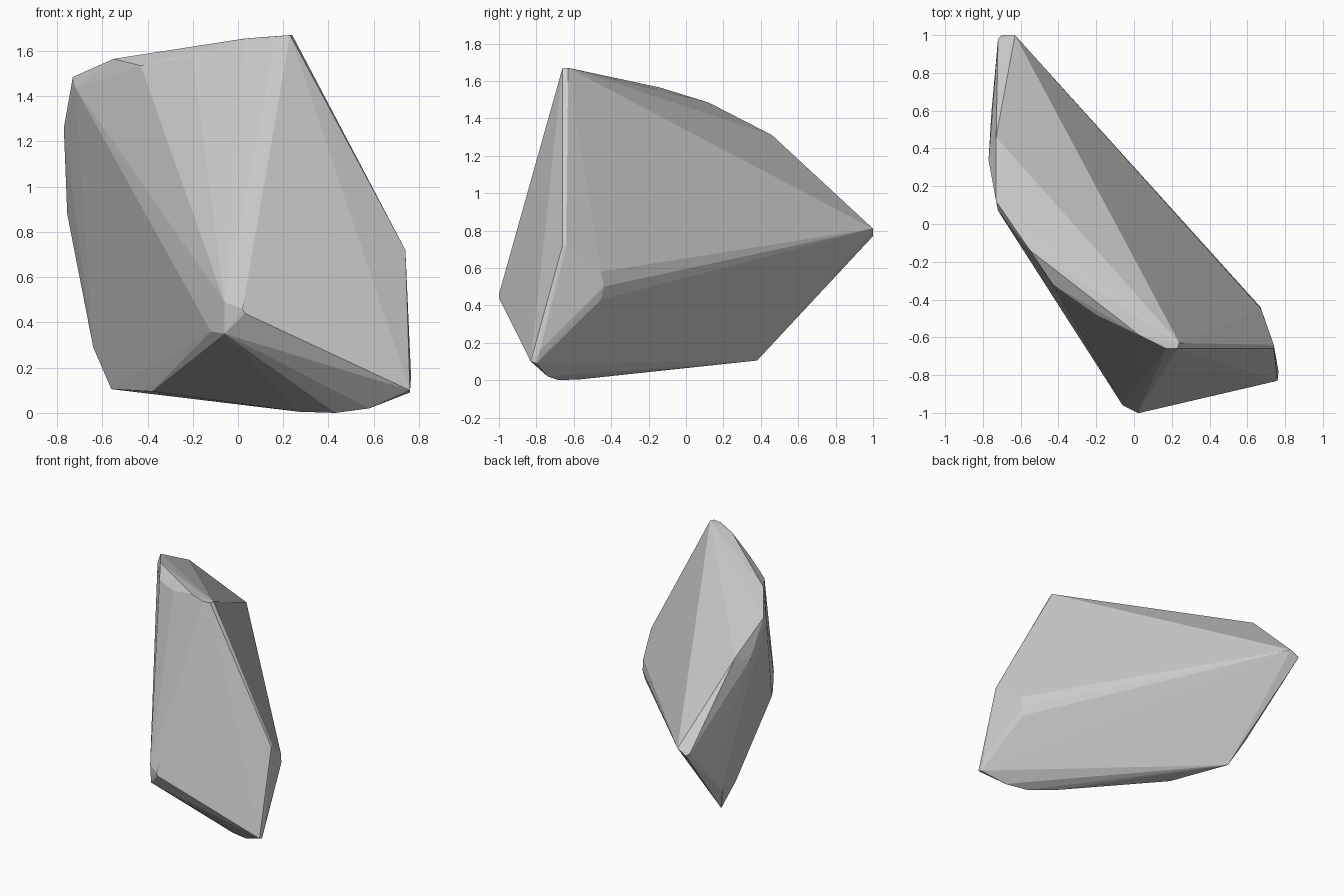
import bpy, bmesh

# Corner clusters of the faceted boulder, grouped by region
crown = [(0.24, -0.63, 1.67), (0.23, -0.66, 1.67), (0.17, -0.66, 1.665), (0.03, -0.59, 1.655)]
left_rim = [(-0.20, -0.48, 1.575), (-0.43, -0.32, 1.535), (-0.55, -0.14, 1.565),
            (-0.73, 0.12, 1.485), (-0.72, 0.07, 1.44), (-0.73, 0.46, 1.31),
            (-0.77, 0.34, 1.26), (-0.755, 0.59, 0.88)]
back_tip = [(-0.72, 0.98, 0.79), (-0.70, 1.0, 0.77), (-0.63, 1.0, 0.81)]
right_ridge = [(0.74, -0.64, 0.72), (0.74, -0.66, 0.72), (0.67, -0.44, 0.50),
               (0.66, -0.455, 0.43), (0.675, -0.455, 0.58)]
front_nose = [(0.03, -1.0, 0.44), (0.02, -1.0, 0.46), (-0.06, -0.95, 0.35),
              (-0.06, -0.96, 0.49), (-0.12, -0.85, 0.36), (-0.06, -0.68, 1.25)]
base = [(0.765, -0.78, 0.16), (0.76, -0.83, 0.10), (0.76, -0.80, 0.09),
        (0.58, -0.74, 0.02), (0.43, -0.68, 0.0), (0.27, -0.56, 0.005),
        (-0.38, -0.05, 0.095), (-0.56, 0.38, 0.105), (-0.64, 0.48, 0.29)]

# Wrap the corners in a convex shell
bm = bmesh.new()
for p in crown + left_rim + back_tip + right_ridge + front_nose + base:
    bm.verts.new(p)
res = bmesh.ops.convex_hull(bm, input=bm.verts[:])
loose = [v for v in bm.verts if not v.link_faces]
bmesh.ops.delete(bm, geom=loose, context='VERTS')
bmesh.ops.recalc_face_normals(bm, faces=bm.faces[:])

mesh = bpy.data.meshes.new("boulder")
bm.to_mesh(mesh)
bm.free()
rock = bpy.data.objects.new("boulder", mesh)
bpy.context.collection.objects.link(rock)
